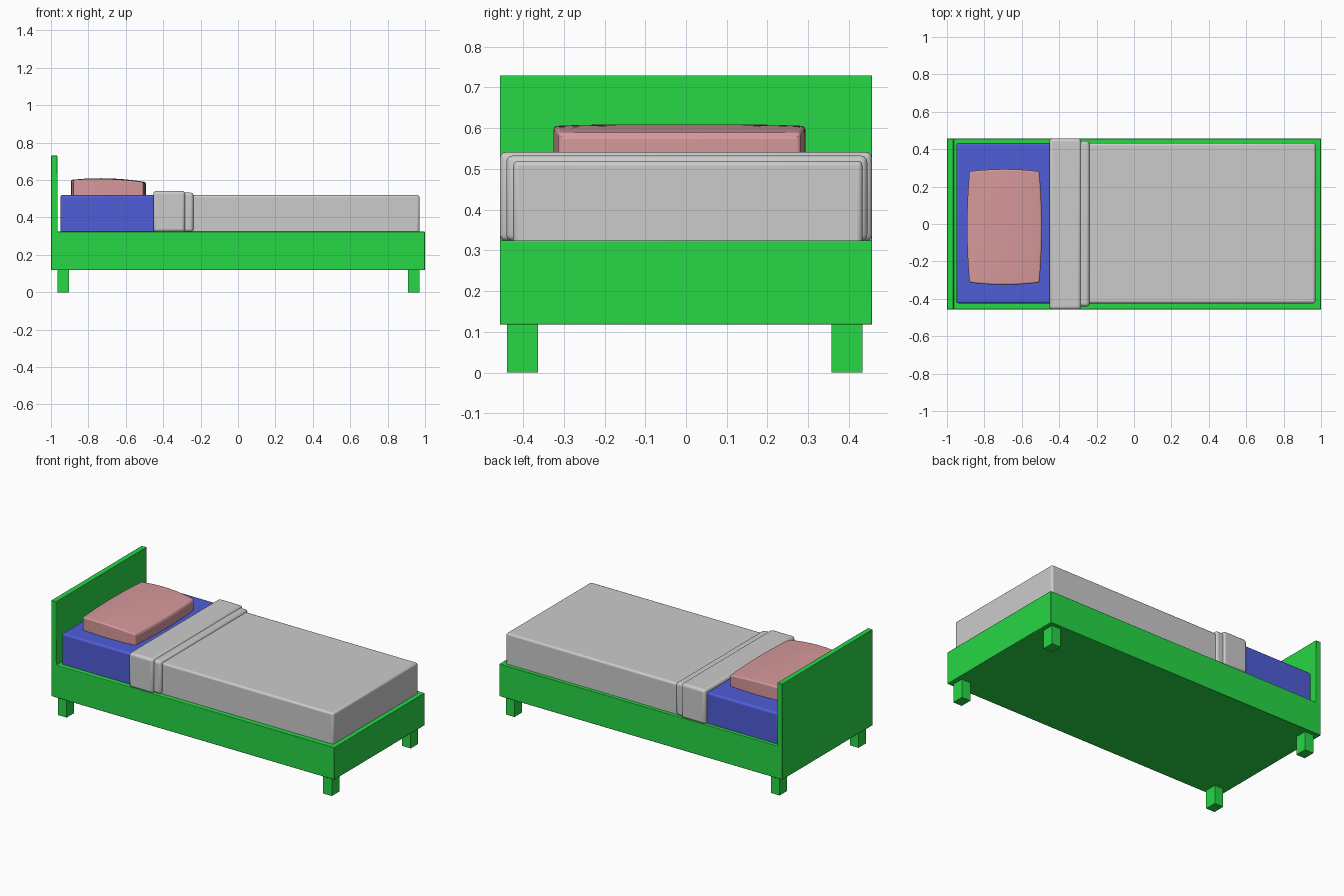
import bpy, bmesh
from math import radians

if "Cube" in bpy.data.objects:
    bpy.data.objects.remove(bpy.data.objects["Cube"])


def material(name, rgb):
    m = bpy.data.materials.new(name)
    m.diffuse_color = (*rgb, 1)
    m.use_nodes = True
    m.node_tree.nodes["Principled BSDF"].inputs["Base Color"].default_value = m.diffuse_color
    return m


green = material("green_paint", (0.02, 0.68, 0.06))
blue = material("blue_fabric", (0.08, 0.11, 0.68))
pink = material("pink_fabric", (0.68, 0.32, 0.33))


def finish(name, bm, mat=None, bevel=0.0, segments=3):
    bmesh.ops.recalc_face_normals(bm, faces=bm.faces)
    mesh = bpy.data.meshes.new(name)
    bm.to_mesh(mesh)
    bm.free()
    ob = bpy.data.objects.new(name, mesh)
    bpy.context.collection.objects.link(ob)
    if mat:
        mesh.materials.append(mat)
    if bevel:
        mod = ob.modifiers.new("soft_edges", 'BEVEL')
        mod.width, mod.segments = bevel, segments
        mod.limit_method, mod.angle_limit = 'ANGLE', radians(40)
        bpy.ops.object.select_all(action='DESELECT')
        ob.select_set(True)
        bpy.context.view_layer.objects.active = ob
        bpy.ops.object.shade_smooth_by_angle(angle=radians(40))
    return ob


def box_mesh(lo, hi):
    bm = bmesh.new()
    bmesh.ops.create_cube(bm, size=1)
    for v in bm.verts:
        v.co = [(a + b) / 2 + c * (b - a) for a, b, c in zip(lo, hi, v.co)]
    return bm


def box(name, lo, hi, mat=None, bevel=0.0):
    return finish(name, box_mesh(lo, hi), mat, bevel)


# Frame and headboard: one L-shaped side profile swept across the width
profile = [(-1, 0.118), (1, 0.118), (1, 0.324), (-0.965, 0.324), (-0.965, 0.73), (-1, 0.73)]
bm = bmesh.new()
face = bm.faces.new([bm.verts.new((x, -0.457, z)) for x, z in profile])
ext = bmesh.ops.extrude_face_region(bm, geom=[face])
bmesh.ops.translate(bm, vec=(0, 0.914, 0),
                    verts=[g for g in ext["geom"] if isinstance(g, bmesh.types.BMVert)])
finish("frame_and_headboard", bm, green, 0.003, 2)

# Four square legs
for end, x in (("head", -0.934), ("foot", 0.939)):
    for side, y in (("front", -0.401), ("back", 0.395)):
        box(f"{end}_{side}_leg", (x - 0.031, y - 0.038, 0),
            (x + 0.031, y + 0.038, 0.13), green)

# Mattress and bedding
box("mattress", (-0.95, -0.424, 0.31), (-0.36, 0.433, 0.52), blue, 0.012)
box("blanket", (-0.34, -0.424, 0.31), (0.97, 0.433, 0.52), None, 0.012)
box("blanket_lower_fold", (-0.32, -0.441, 0.323), (-0.238, 0.445, 0.533), None, 0.016)
box("blanket_upper_fold", (-0.453, -0.457, 0.323), (-0.283, 0.457, 0.542), None, 0.016)

# Pillow: subdivided block with bulging sides and a domed top
cx, cy, hx, hy = -0.693, -0.016, 0.187, 0.297
bm = box_mesh((-1, -1, 0), (1, 1, 1))
bmesh.ops.subdivide_edges(bm, edges=bm.edges[:], cuts=9, use_grid_fill=True)
for v in bm.verts:
    u, w, t = v.co
    dome = (1 - u * u) * (1 - 0.3 * w ** 4)
    v.co = (cx + u * (hx + 0.013 * (1 - w * w)),
            cy + w * (hy + 0.012 * (1 - u * u)),
            0.505 + t * (0.09 - 0.006 * u + 0.014 * dome))
finish("pillow", bm, pink, 0.026, 4)
